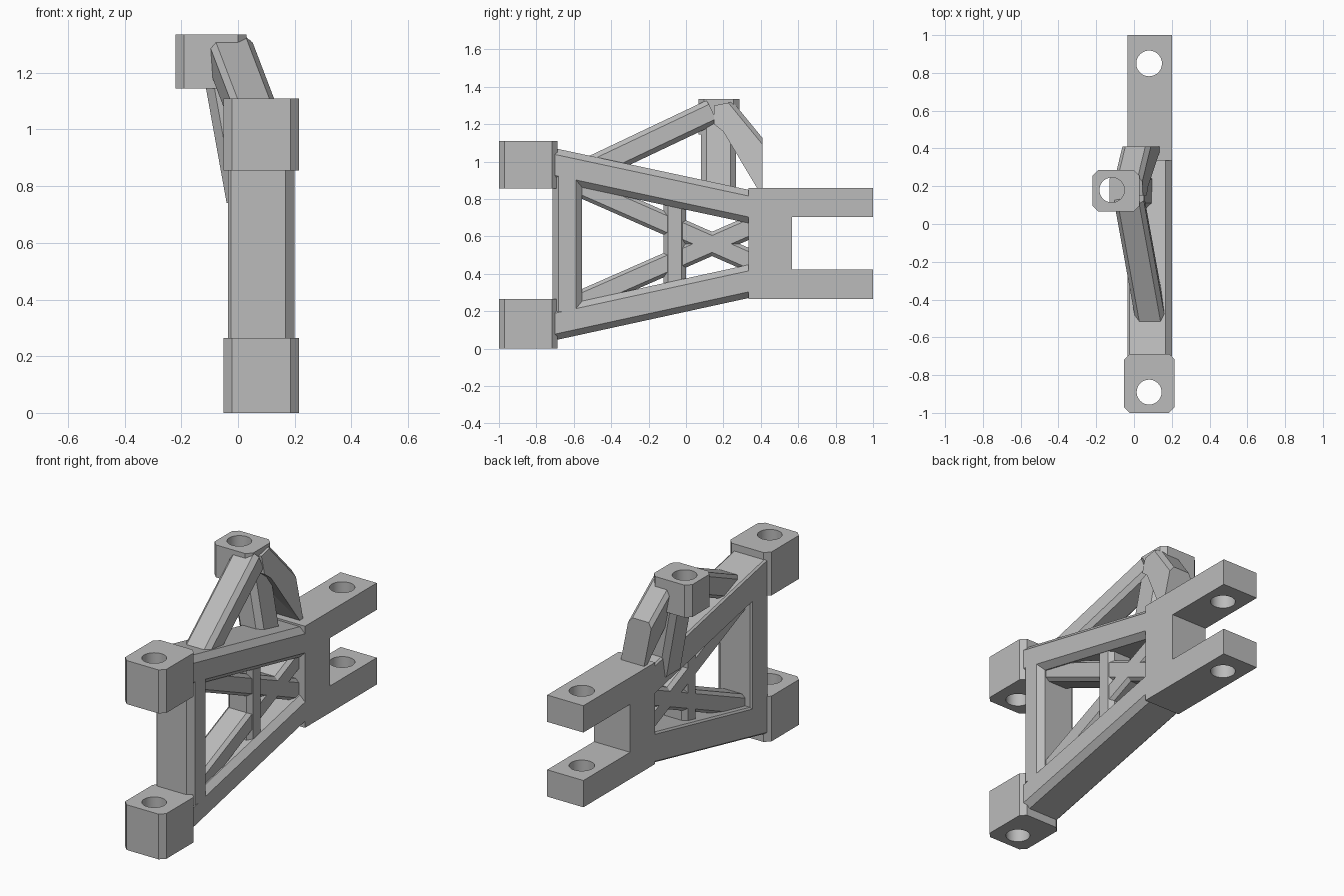
import bpy, bmesh
from mathutils import Vector, Matrix

if "Cube" in bpy.data.objects:
    bpy.data.objects.remove(bpy.data.objects["Cube"], do_unlink=True)

grey = bpy.data.materials.new("plain_grey")
grey.use_nodes = True
grey.diffuse_color = (0.5, 0.5, 0.5, 1)
grey.node_tree.nodes["Principled BSDF"].inputs["Base Color"].default_value = (0.5, 0.5, 0.5, 1)

X0, X1 = -0.035, 0.2      # side planes of the flat frame
HOLE_X = 0.08


def prism(name, ring, offset):
    """Extrude a closed ring of points by a vector."""
    bm = bmesh.new()
    face = bm.faces.new([bm.verts.new(p) for p in ring])
    new = bmesh.ops.extrude_face_region(bm, geom=[face])["geom"]
    moved = [v for v in new if isinstance(v, bmesh.types.BMVert)]
    bmesh.ops.translate(bm, verts=moved, vec=Vector(offset))
    bmesh.ops.recalc_face_normals(bm, faces=bm.faces)
    mesh = bpy.data.meshes.new(name)
    bm.to_mesh(mesh)
    bm.free()
    mesh.materials.append(grey)
    obj = bpy.data.objects.new(name, mesh)
    bpy.context.collection.objects.link(obj)
    return obj


def octagon(u0, u1, v0, v1, left, right):
    """Rectangle with separate corner cuts on its low and high u sides."""
    return [(u0 + left, v0), (u1 - right, v0), (u1, v0 + right), (u1, v1 - right),
            (u1 - right, v1), (u0 + left, v1), (u0, v1 - left), (u0, v0 + left)]


def drill(obj, x, y, radius):
    """Cut a vertical round hole."""
    bpy.ops.mesh.primitive_cylinder_add(vertices=40, radius=radius, depth=4, location=(x, y, 0.5))
    cutter = bpy.context.object
    cutter.hide_render = True
    mod = obj.modifiers.new("hole", 'BOOLEAN')
    mod.object = cutter
    mod.solver = 'EXACT'
    bpy.ops.object.select_all(action='DESELECT')
    bpy.context.view_layer.objects.active = obj
    obj.select_set(True)
    bpy.ops.object.modifier_apply(modifier=mod.name)
    bpy.data.objects.remove(cutter, do_unlink=True)
    bpy.ops.object.shade_smooth_by_angle(angle=0.6)


def boss(name, x0, x1, y0, y1, z0, z1, hole):
    ring = [(u, v, z0) for u, v in octagon(x0, x1, y0, y1, 0.03, 0.03)]
    drill(prism(name, ring, (0, 0, z1 - z0)), hole[0], hole[1], 0.066)


def flat_beam(name, start, end, height, x0=X0, x1=X1, left=0.01, right=0.033):
    """Beam in the frame plane; ends stay vertical, height is measured along z."""
    y, z = start
    ring = [(u, y, v) for u, v in octagon(x0, x1, z - height / 2, z + height / 2, left, right)]
    return prism(name, ring, (0, end[0] - y, end[1] - z))


def post(name, x0, x1, y0, y1, bottom, top, shift=0, left=0.01, right=0.033):
    ring = [(u, v, bottom) for u, v in octagon(x0, x1, y0, y1, left, right)]
    return prism(name, ring, (shift, 0, top - bottom))


# front mounting blocks
boss("lower_front_block", -0.052, 0.215, -1, -0.687, 0, 0.265, (HOLE_X, -0.89))
boss("upper_front_block", -0.052, 0.215, -1, -0.687, 0.855, 1.11, (HOLE_X, -0.89))

# rear fork
fork_half = [(0.335, 0.265), (1, 0.265), (1, 0.422), (0.567, 0.422)]
fork_profile = fork_half + [(y, 1.125 - z) for y, z in reversed(fork_half)]
fork = prism("rear_fork", [(X0, y, z) for y, z in fork_profile], (X1 - X0, 0, 0))
drill(fork, HOLE_X, 0.85, 0.068)

# outer frame
flat_beam("upper_beam", (-0.7, 0.982), (0.345, 0.758), 0.178)
flat_beam("lower_beam", (-0.7, 0.134), (0.345, 0.362), 0.178)
post("front_post", X0, X1, -0.715, -0.555, 0.2, 0.92)

# inner cross bracing
flat_beam("falling_brace", (-0.6, 0.885), (0.36, 0.463), 0.13, 0.005, 0.16, 0.02, 0.02)
flat_beam("rising_brace", (-0.6, 0.235), (0.36, 0.657), 0.13, 0.005, 0.16, 0.02, 0.02)
post("inner_post", 0.005, 0.165, -0.12, 0, 0.33, 0.8, 0, 0.025, 0.025)

# leaning tower
boss("tower_block", -0.22, 0.03, 0.067, 0.285, 1.145, 1.335, (-0.117, 0.18))
post("tower_leg", -0.04, 0.12, 0.08, 0.268, 0.74, 1.24, -0.09, 0.03, 0.03)

# sloping front arm of the tower, stopping beside the block's hole
start, end = Vector((0.1, -0.56, 0.935)), Vector((-0.025, 0.13, 1.262))
axis = (end - start).normalized()
side = Vector((1, 0, 0)) - axis * axis.x
side.normalize()
up = side.cross(axis)
arm_ring = [start + side * u + up * v for u, v in octagon(-0.078, 0.078, -0.068, 0.068, 0.02, 0.025)]
prism("tower_front_arm", arm_ring, end - start)

# short rear arm, cut flat at the back and leaning with the tower
rear_profile = [(0.15, 1.2), (0.15, 1.3), (0.25, 1.32), (0.41, 1.125), (0.41, 0.85), (0.385, 0.85), (0.2, 1.16)]
rear = prism("tower_rear_arm", [(-0.075, y, z) for y, z in rear_profile], (0.15, 0, 0))
lean = Matrix.Identity(4)
lean[0][2] = -0.2
lean[0][3] = -0.02 + 0.2 * 1.26
rear.data.transform(lean)
bm = bmesh.new()
bm.from_mesh(rear.data)
long_edges = [e for e in bm.edges if all(abs(v.co.y - 0.41) < 0.001 or v.co.z > 1.31 for v in e.verts)
              and abs(e.verts[0].co.y - e.verts[1].co.y) > 0.1]
bmesh.ops.bevel(bm, geom=long_edges, offset=0.022, segments=1, affect='EDGES')
bm.to_mesh(rear.data)
bm.free()

# keep the rear arm's end from crossing the hole in the block
drill(rear, -0.117, 0.18, 0.066)
